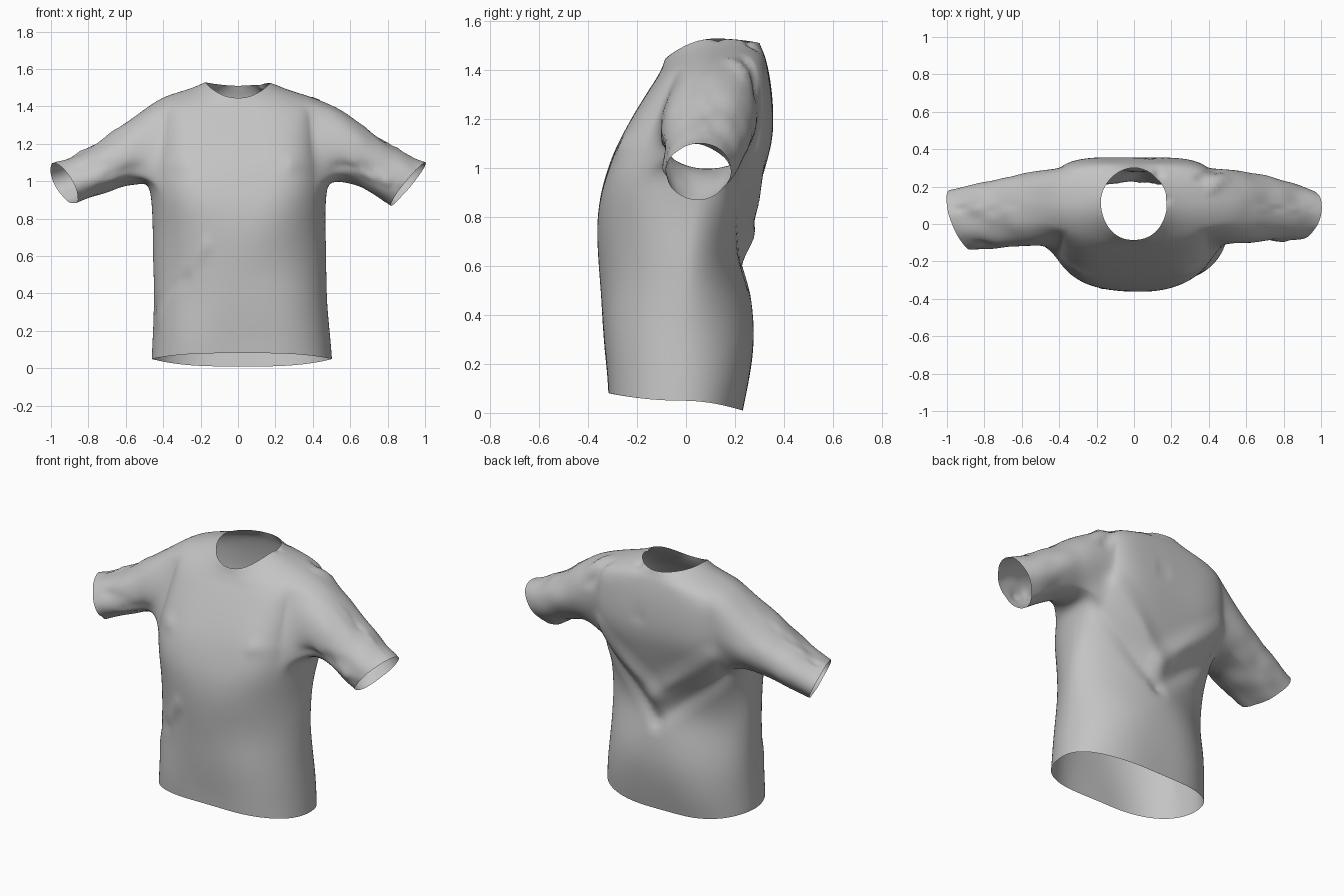
import bpy, bmesh, math
from mathutils import Vector, noise

cube = bpy.data.objects.get("Cube")
if cube:
    bpy.data.objects.remove(cube, do_unlink=True)

# One fabric colour
fabric = bpy.data.materials.new("grey fabric")
fabric.use_nodes = True
GREY = (0.55, 0.55, 0.55, 1)
fabric.diffuse_color = GREY
fabric.node_tree.nodes["Principled BSDF"].inputs["Base Color"].default_value = GREY

# Body rings: height at the side, half width, front y, back y, drop of the front
ROWS = [
    (.05, .482, -.32, .232, 0), (.20, .471, -.33, .265, 0),
    (.35, .465, -.34, .287, 0), (.50, .462, -.35, .262, 0),
    (.62, .462, -.357, .237, 0), (.75, .462, -.364, .252, 0),
    (.88, .467, -.356, .287, 0), (.99, .475, -.325, .32, 0),
    (1.10, .46, -.288, .352, .01), (1.20, .45, -.238, .358, .02),
    (1.30, .44, -.182, .352, .03), (1.38, .435, -.145, .34, .05),
    (1.44, .428, -.118, .328, .07), (1.472, .333, -.105, .32, .077),
    (1.50, .24, -.095, .31, .085), (1.53, .178, -.085, .30, .085),
]
N = 48
ARM_LOW, ARM_HIGH, ARM_COLS = 7, 12, 5

# Sleeve rings: top x, z, bottom x, z, front y, back y
LEFT = [
    (.55, 1.385, .53, 1.0, -.115, .30), (.68, 1.29, .63, .985, -.11, .27),
    (.80, 1.20, .71, .94, -.10, .245), (.90, 1.145, .77, .90, -.095, .22),
    (1.0, 1.10, .82, .87, -.09, .19),
]
RIGHT = [
    (.55, 1.35, .53, .985, -.125, .29), (.66, 1.265, .63, .97, -.13, .26),
    (.78, 1.19, .72, .94, -.135, .235), (.885, 1.13, .80, .91, -.14, .21),
    (.98, 1.095, .88, .88, -.145, .185),
]

# Cloth folds: start, end, radius, height along the outward normal
FOLDS = [
    ((.13, .26, 1.50), (.08, .34, 1.22), .045, -.02),
    ((.17, .13, 1.53), (.13, .02, 1.38), .04, -.015),
    ((-.40, -.14, .26), (-.17, -.33, .66), .06, .012),
    ((-.44, -.06, .32), (-.28, -.28, .48), .05, -.012),
    ((.36, .24, 1.44), (.46, .30, 1.30), .045, -.02),
    ((.42, .18, 1.46), (.50, .29, 1.36), .045, .018),
]
for side in (-1, 1):
    # Swags across the back and a pull at each armpit
    FOLDS.append(((side * .36, .26, 1.08), (.03, .28, .72), .10, .025))
    FOLDS.append(((side * .42, .20, .94), (.03, .24, .56), .08, -.018))
    FOLDS.append(((side * .46, 0, 1.06), (side * .28, -.26, 1.09), .07, .011))
    # Bunched wrinkles around the sleeve
    for k in range(4):
        x, z = .62 + .085 * k, 1.25 - .055 * k
        FOLDS.append(((side * x, -.10, z - .16), (side * (x + .06), .08, z + .02),
                      .035, (.012, -.015)[k % 2]))
    FOLDS.append(((side * .52, -.08, 1.08), (side * .82, -.11, 1.08), .05, -.012))
    FOLDS.append(((side * .60, -.1, 1.02), (side * .88, -.1, 1.0), .04, .010))


def ramp(value, low, high):
    return max(0, min(1, (value - low) / (high - low)))


def body_point(row, col):
    z, half, yf, yb, drop = row
    a = 2 * math.pi * col / N
    c, s = math.cos(a), math.sin(a)
    # The cloth is drawn in at the waist, square at the chest, round at the neck
    waist = math.exp(-((z - .6) / .28) ** 2)
    neck, hem = ramp(z, 1.4, 1.53), 1 - ramp(z, 0, .5)
    base = .62 - .17 * ramp(z, 0, 1.1)
    if s > 0:
        p = base + .75 * waist + .6 * neck
        q = 1 - .48 * ramp(z, .85, 1.2) + .12 * waist + .55 * neck
        ye, ze = yb, z - .045 * hem - .02 * neck
    else:
        p, q = base + .43 * waist + .45 * neck, 1
        ye, ze = yf, z + .035 * hem - drop
    ys = -.02 + .14 * ramp(z, 0, 1.4) ** 2
    x = math.copysign(abs(c) ** p, c) * half if abs(c) > 1e-6 else 0
    return (x + .022 * (1 - ramp(z, 0, 1)),
            ys + (ye - ys) * abs(s) ** q, z + (ze - z) * s * s)


def in_armhole(r, c):
    near_left = c < ARM_COLS or c >= N - ARM_COLS
    near_right = N // 2 - ARM_COLS <= c < N // 2 + ARM_COLS
    return ARM_LOW <= r < ARM_HIGH and (near_left or near_right)


bm = bmesh.new()

# Torso shell with the neck, hem and armholes left open
grid = [[bm.verts.new(body_point(row, c)) for c in range(N)] for row in ROWS]
for r in range(len(ROWS) - 1):
    for c in range(N):
        if not in_armhole(r, c):
            d = (c + 1) % N
            bm.faces.new((grid[r][c], grid[r][d], grid[r + 1][d], grid[r + 1][c]))


def add_sleeve(side, stations, cuff_turn):
    mid = 0 if side > 0 else N // 2
    loop = set()
    for r in range(ARM_LOW, ARM_HIGH + 1):
        for k in range(-ARM_COLS, ARM_COLS + 1):
            if r in (ARM_LOW, ARM_HIGH) or abs(k) == ARM_COLS:
                loop.add(grid[r][(mid + k) % N])
    ys, zs = [v.co.y for v in loop], [v.co.z for v in loop]
    yc, zc = (min(ys) + max(ys)) / 2, (min(zs) + max(zs)) / 2
    hy, hz = (max(ys) - min(ys)) / 2, (max(zs) - min(zs)) / 2

    def angle(v):
        return math.atan2((v.co.z - zc) / hz, (v.co.y - yc) / hy)

    ring = sorted(loop, key=angle)
    angles = [angle(v) for v in ring]
    for n, (tx, tz, bx, bz, yf, yb) in enumerate(stations):
        turn = cuff_turn * n / (len(stations) - 1)
        new = []
        for a in angles:
            u = (math.sin(a) + 1) / 2
            x = bx + (tx - bx) * u + turn * math.cos(a)
            y = (yf + yb) / 2 + (yb - yf) / 2 * math.cos(a)
            new.append(bm.verts.new((side * x, y, bz + (tz - bz) * u)))
        for i in range(len(ring)):
            j = (i + 1) % len(ring)
            quad = (ring[i], ring[j], new[j], new[i])
            bm.faces.new(quad if side > 0 else quad[::-1])
        ring = new


add_sleeve(1, LEFT, .025)
add_sleeve(-1, RIGHT, .055)

mesh = bpy.data.meshes.new("shirt")
bm.to_mesh(mesh)
bm.free()
mesh.materials.append(fabric)
shirt = bpy.data.objects.new("shirt", mesh)
bpy.context.collection.objects.link(shirt)
bpy.ops.object.select_all(action='DESELECT')
bpy.context.view_layer.objects.active = shirt
shirt.select_set(True)

# Smooth the cloth before folding it
sub = shirt.modifiers.new("smooth", 'SUBSURF')
sub.levels = 2
bpy.ops.object.modifier_apply(modifier=sub.name)

# Push the folds in and out, with a light unevenness on the sleeves
segments = [(Vector(a), Vector(b), w, h) for a, b, w, h in FOLDS]
normals = [v.normal.copy() for v in shirt.data.vertices]
for v, n in zip(shirt.data.vertices, normals):
    p = v.co.copy()
    push = 0
    for a, b, w, h in segments:
        ab = b - a
        t = ramp((p - a).dot(ab) / ab.length_squared, 0, 1)
        d = (p - a - ab * t).length
        if d < w:
            push += h * (1 - d / w) ** 1.5
    push += noise.noise(p * 9) * .009 * ramp(abs(p.x), .5, .7) + noise.noise(p * 4) * .004
    v.co = p + n * push

bpy.ops.object.shade_smooth_by_angle(angle=math.radians(40))
